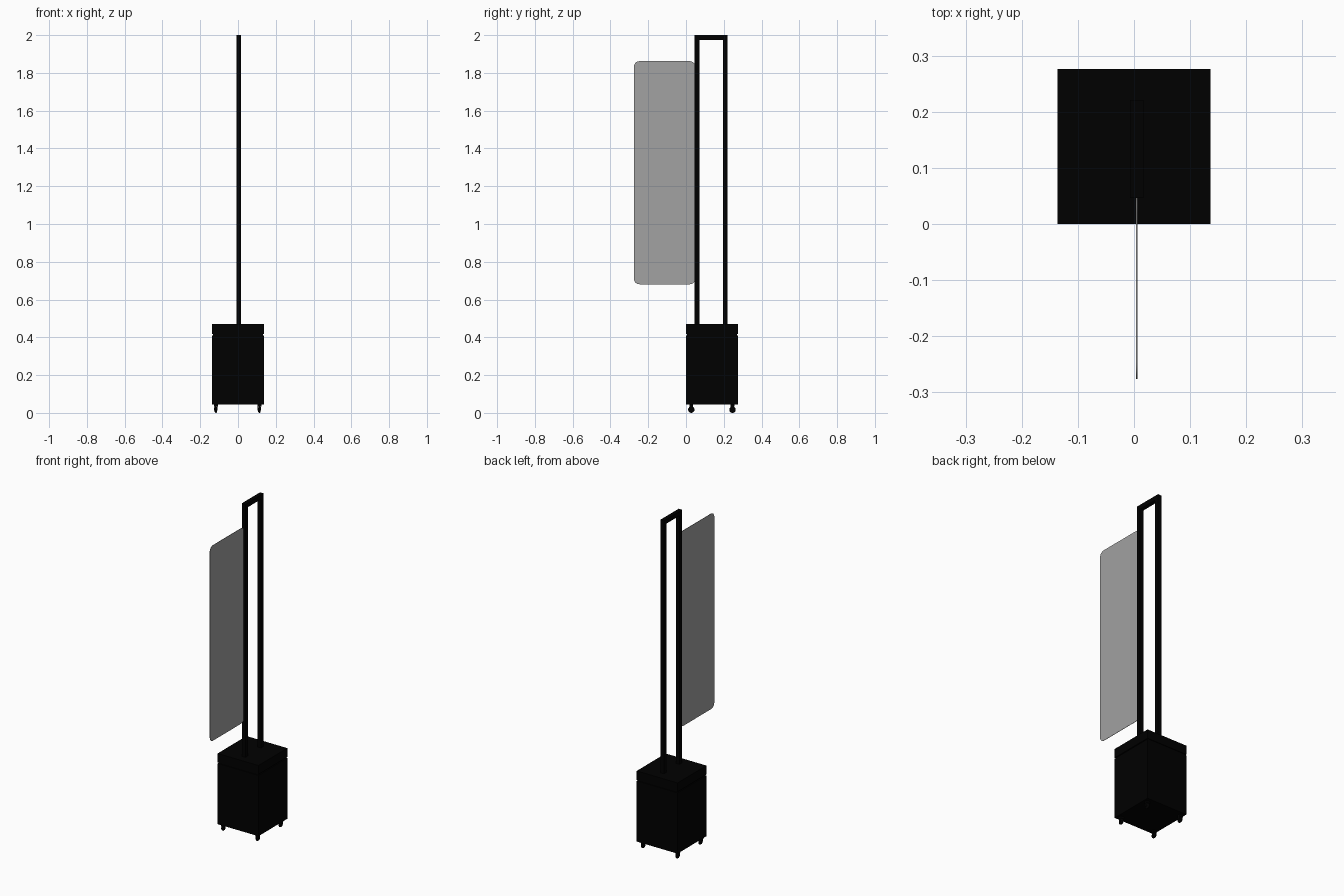
import bpy, bmesh, math
from mathutils import Matrix

if "Cube" in bpy.data.objects:
    bpy.data.objects.remove(bpy.data.objects["Cube"])


def material(name, color):
    m = bpy.data.materials.new(name)
    m.diffuse_color = color
    m.use_nodes = True
    m.node_tree.nodes["Principled BSDF"].inputs["Base Color"].default_value = m.diffuse_color
    return m


black = material("black", (0, 0, 0, 1))
smoked = material("smoked_glass", (0.36, 0.36, 0.36, 1))


def finish(name, bm, mat):
    bmesh.ops.recalc_face_normals(bm, faces=bm.faces)
    me = bpy.data.meshes.new(name)
    bm.to_mesh(me)
    bm.free()
    me.materials.append(mat)
    ob = bpy.data.objects.new(name, me)
    bpy.context.collection.objects.link(ob)
    return ob


def box(name, x0, x1, y0, y1, z0, z1, mat):
    bm = bmesh.new()
    mtx = (Matrix.Translation(((x0 + x1) / 2, (y0 + y1) / 2, (z0 + z1) / 2))
           @ Matrix.Diagonal((x1 - x0, y1 - y0, z1 - z0, 1)))
    bmesh.ops.create_cube(bm, size=1, matrix=mtx)
    return finish(name, bm, mat)


def smooth(ob):
    bpy.ops.object.select_all(action='DESELECT')
    ob.select_set(True)
    bpy.context.view_layer.objects.active = ob
    bpy.ops.object.shade_smooth_by_angle()


def extrude_x(name, pts, x0, x1, mat):
    # Closed (y, z) outline extruded along x
    bm = bmesh.new()
    face = bm.faces.new([bm.verts.new((x0, y, z)) for y, z in pts])
    ext = bmesh.ops.extrude_face_region(bm, geom=[face])
    moved = [v for v in ext["geom"] if isinstance(v, bmesh.types.BMVert)]
    bmesh.ops.translate(bm, verts=moved, vec=(x1 - x0, 0, 0))
    # Restore the starting cap if the extrusion consumed it
    if len(bm.faces) == len(pts) + 1:
        bmesh.ops.holes_fill(bm, edges=bm.edges)
    return finish(name, bm, mat)


# Base cabinet with a shadow gap under its lid
H = 0.1365
box("base_body", -H, H, 0.0, 0.276, 0.044, 0.411, black)
box("base_neck", -H + 0.005, H - 0.005, 0.005, 0.271, 0.411, 0.417, black)
box("base_lid", -H, H, 0.0, 0.276, 0.417, 0.471, black)

# Tall upright loop frame, one closed inverted U
y0, y1, t, zb = 0.046, 0.221, 0.026, 0.471
extrude_x("upright_frame",
          [(y0, zb), (y0, 2.0), (y1, 2.0), (y1, zb),
           (y1 - t, zb), (y1 - t, 2.0 - t), (y0 + t, 2.0 - t), (y0 + t, zb)],
          -0.007, 0.017, black)

# Smoked panel with rounded corners
r = 0.03
ya, yb, za, zc = -0.276, 0.05, 0.681, 1.862
outline = []
for i, (cy, cz) in enumerate([(yb - r, zc - r), (ya + r, zc - r),
                              (ya + r, za + r), (yb - r, za + r)]):
    for k in range(9):
        a = math.radians(90 * i + 90 * k / 8)
        outline.append((cy + r * math.cos(a), cz + r * math.sin(a)))
smooth(extrude_x("smoked_panel", outline, 0.004, 0.006, smoked))


# Castors: rounded wheel, tapered fork and mounting bridge
def castor(label, x, y):
    R = 0.017
    prof = [(-0.007, 0.004), (-0.007, 0.010), (-0.005, 0.0145), (-0.002, R),
            (0.002, R), (0.005, 0.0145), (0.007, 0.010), (0.007, 0.004)]
    n = 24
    bm = bmesh.new()
    rings = [[bm.verts.new((x + px,
                            y + pr * math.cos(2 * math.pi * k / n),
                            R + pr * math.sin(2 * math.pi * k / n)))
              for k in range(n)] for px, pr in prof]
    for a, b in zip(rings, rings[1:]):
        for k in range(n):
            bm.faces.new((a[k], a[(k + 1) % n], b[(k + 1) % n], b[k]))
    bm.faces.new(rings[0])
    bm.faces.new(rings[-1])
    smooth(finish("castor_wheel_" + label, bm, black))
    for s in (-1, 1):
        extrude_x("castor_fork_" + label,
                  [(y - 0.010, 0.037), (y + 0.010, 0.037),
                   (y + 0.005, 0.012), (y - 0.005, 0.012)],
                  x + s * 0.007, x + s * 0.0095, black)
    box("castor_bridge_" + label, x - 0.011, x + 0.011,
        y - 0.010, y + 0.010, 0.033, 0.046, black)


for xn, x in (("left", -0.117), ("right", 0.113)):
    for yn, y in (("front", 0.028), ("back", 0.246)):
        castor(yn + "_" + xn, x, y)
